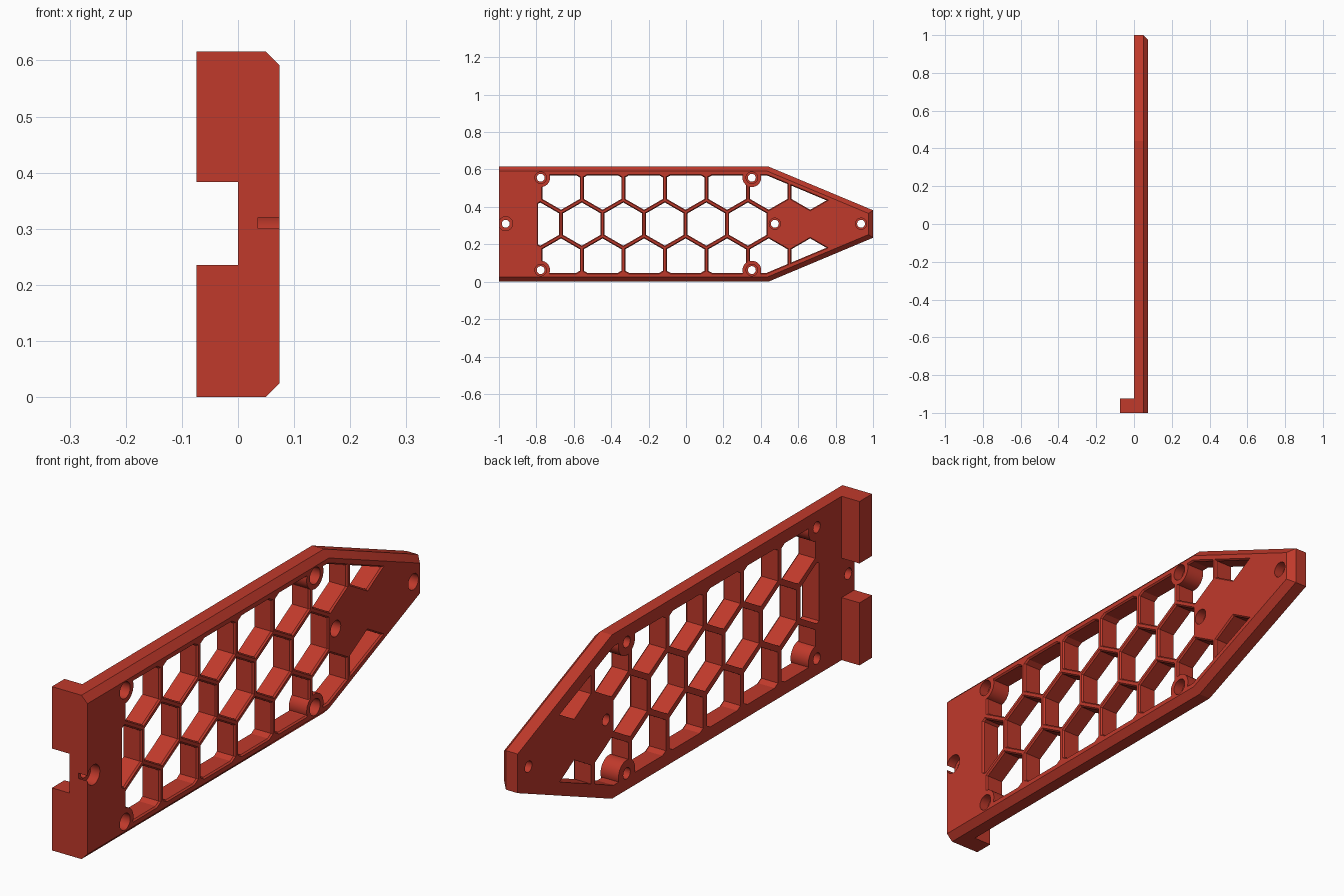
import bpy, bmesh, math
from mathutils import Vector, geometry

if "Cube" in bpy.data.objects:
    bpy.data.objects.remove(bpy.data.objects["Cube"])

T = 0.074            # plate thickness
ZC = 0.308           # mid height
red = bpy.data.materials.new("brick_red")
red.diffuse_color = (0.527, 0.041, 0.024, 1)
red.use_nodes = True
red.node_tree.nodes["Principled BSDF"].inputs["Base Color"].default_value = red.diffuse_color


def offset(poly, dists):
    """Move each edge i (point i to i+1) of a convex CCW polygon outward."""
    n, lines = len(poly), []
    for i in range(n):
        a, b = Vector(poly[i]), Vector(poly[(i + 1) % n])
        d = (b - a).normalized()
        s = Vector((d.y, -d.x)) * dists[i]
        lines.append((a + s, d))
    out = []
    for i in range(n):
        (p, d), (q, e) = lines[i - 1], lines[i]
        t = (q - p).cross(e) / d.cross(e)
        out.append(tuple(p + d * t))
    return out


def clip(poly, window):
    """Keep the part of a polygon inside a convex CCW window."""
    for i in range(len(window)):
        a, b = Vector(window[i]), Vector(window[(i + 1) % len(window)])
        d = (b - a).normalized()
        side = [d.cross(Vector(p) - a) for p in poly]
        out = []
        for j, p in enumerate(poly):
            k = j - 1
            if (side[j] > 0) != (side[k] > 0):
                t = side[k] / (side[k] - side[j])
                out.append(tuple(Vector(poly[k]).lerp(Vector(p), t)))
            if side[j] > 0:
                out.append(p)
        poly = out
        if not poly:
            break
    return poly


def loft(bm, rings):
    """Solid through (x, yz-polygon) rings of equal point count."""
    vs = [[bm.verts.new((x, y, z)) for y, z in poly] for x, poly in rings]
    n = len(vs[0])
    for a, b in zip(vs, vs[1:]):
        for i in range(n):
            j = (i + 1) % n
            bm.faces.new((a[i], a[j], b[j], b[i]))
    bm.faces.new(vs[0][::-1])
    bm.faces.new(vs[-1])


def make(name, solids):
    bm = bmesh.new()
    for rings in solids:
        loft(bm, rings)
    bmesh.ops.recalc_face_normals(bm, faces=bm.faces)
    me = bpy.data.meshes.new(name)
    bm.to_mesh(me)
    bm.free()
    me.materials.append(red)
    ob = bpy.data.objects.new(name, me)
    bpy.context.collection.objects.link(ob)
    return ob


def cut(ob, cutter):
    m = ob.modifiers.new("cut", 'BOOLEAN')
    m.operation, m.solver, m.object = 'DIFFERENCE', 'EXACT', cutter
    bpy.context.view_layer.objects.active = ob
    bpy.ops.object.modifier_apply(modifier=m.name)
    bpy.data.objects.remove(cutter)


def ngon(y, z, r, n, start=0.0):
    return [(y + r * math.cos(start + 2 * math.pi * i / n),
             z + r * math.sin(start + 2 * math.pi * i / n)) for i in range(n)]


# Plate with chamfered outer edge on its +x face (rear end stays square)
outline = [(-1, 0), (0.44, 0), (1, 0.235), (1, 0.382), (0.44, 0.616), (-1, 0.616)]
c = 0.025
plate = make("side_plate", [[(0, outline), (T - c, outline),
                             (T, offset(outline, [-c] * 5 + [0]))]])

# Honeycomb windows, trimmed to the frame, with a fine chamfer in front
window = offset(outline, [-0.047] * 5 + [-0.21])
pitch = 0.222
cells = [(-0.779 + pitch * i, ZC) for i in range(6)]
for z in (ZC - 0.192, ZC + 0.192):
    cells += [(-0.668 + pitch * i, z) for i in range(7)]
solids = []
for y, z in cells:
    p = clip(ngon(y, z, 0.1 / math.cos(math.pi / 6), 6, math.pi / 6), window)
    if len(p) > 2:
        wide = offset(p, [0.005] * len(p))
        solids.append([(-0.02, p), (T - 0.006, p), (T, wide), (T + 0.02, wide)])
windows = make("window_cutter", solids)

# Round screw bosses are left standing inside the windows
screws = [(y, z) for y in (-0.777, 0.352) for z in (0.062, 0.556)]
bosses = make("boss_keep", [[(-0.1, ngon(y, z, 0.05, 32)), (0.2, ngon(y, z, 0.05, 32))]
                            for y, z in screws])
cut(windows, bosses)
cut(plate, windows)

# Counterbored screw holes; the rear one breaks through the end face
holes = [(y, z, 0.031) for y, z in screws]
holes += [(-0.964, 0.31, 0.0375), (0.475, 0.31, 0.03), (0.936, 0.31, 0.03)]
drill = make("hole_cutter", [[(-0.02, ngon(y, z, 0.021, 32)), (0.036, ngon(y, z, 0.021, 32)),
                              (0.036, ngon(y, z, r, 32)), (T + 0.02, ngon(y, z, r, 32))]
                             for y, z, r in holes])
cut(plate, drill)

# Rear hook blocks on the -x side
for name, z0, z1 in (("lower_hook", 0, 0.235), ("upper_hook", 0.383, 0.616)):
    rect = [(-1, z0), (-0.925, z0), (-0.925, z1), (-1, z1)]
    make(name, [[(-T, rect), (0, rect)]])

# Smooth the round walls, keep all edges sharp
bpy.ops.object.select_all(action='DESELECT')
plate.select_set(True)
bpy.context.view_layer.objects.active = plate
bpy.ops.object.shade_smooth_by_angle(angle=math.radians(20))
